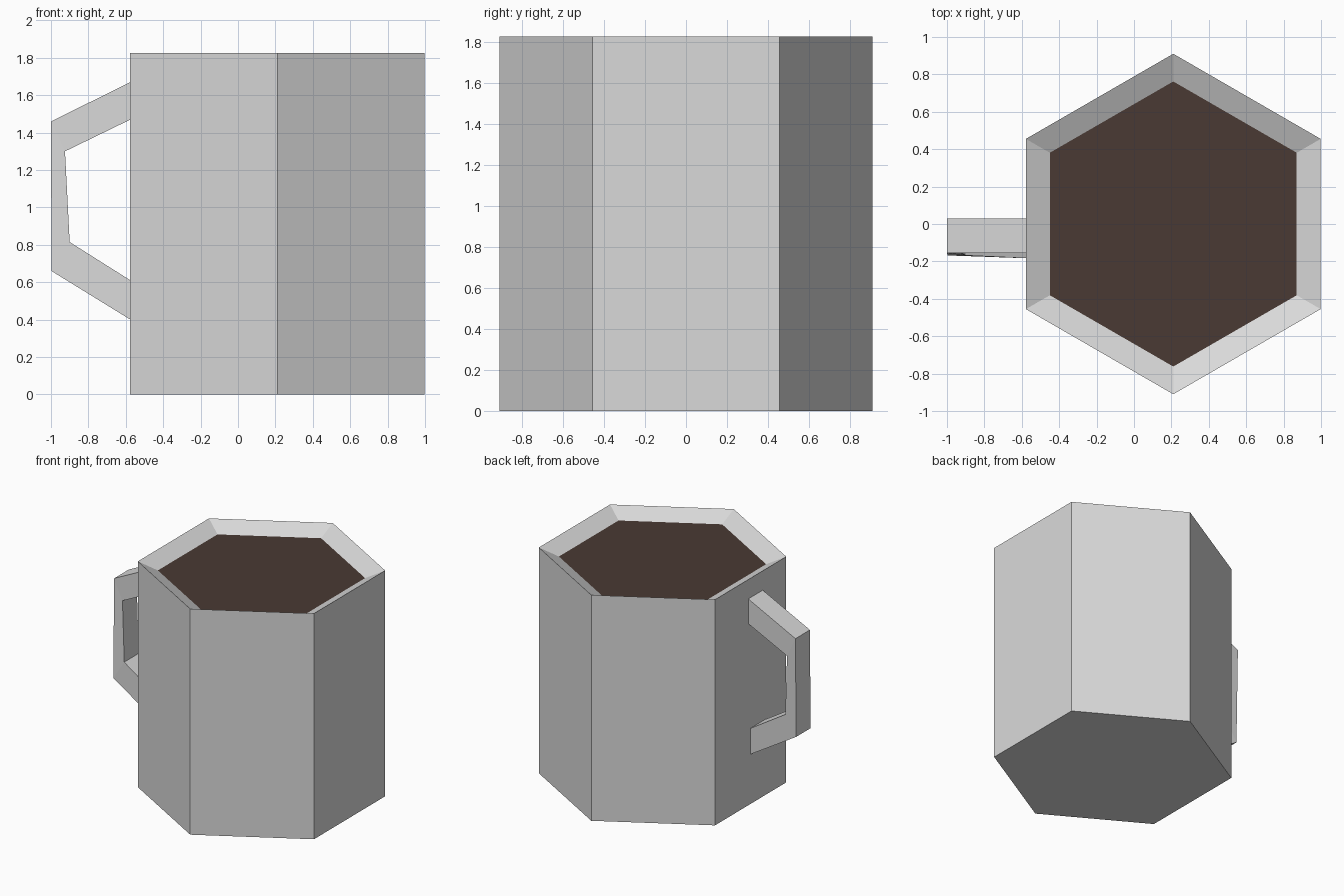
import bpy
import math

if "Cube" in bpy.data.objects:
    bpy.data.objects.remove(bpy.data.objects["Cube"])

CX, R, R_IN = 0.21, 0.91, 0.762      # body centre, outer and drink radius
TOP, DRINK_Z = 1.825, 1.758


def material(name, rgb):
    m = bpy.data.materials.new(name)
    m.diffuse_color = (*rgb, 1)
    m.use_nodes = True
    m.node_tree.nodes["Principled BSDF"].inputs["Base Color"].default_value = m.diffuse_color
    return m


grey = material("light_grey", (0.70, 0.70, 0.70))
brown = material("dark_brown", (0.067, 0.042, 0.033))


def build(name, verts, faces, mat):
    me = bpy.data.meshes.new(name)
    me.from_pydata(verts, [], faces)
    me.materials.append(mat)
    ob = bpy.data.objects.new(name, me)
    bpy.context.collection.objects.link(ob)
    return ob


def hexagon(r, z):
    return [(CX + r * math.cos(math.radians(30 + 60 * i)),
             r * math.sin(math.radians(30 + 60 * i)), z) for i in range(6)]


def band(a, b, n):
    """Quads joining two closed rings of n vertices starting at a and b."""
    return [(a + i, a + (i + 1) % n, b + (i + 1) % n, b + i) for i in range(n)]


# Mug body: outer walls, base and rim sloping in to the drink
build("mug_body", hexagon(R, 0) + hexagon(R, TOP) + hexagon(R_IN, DRINK_Z),
      [tuple(range(5, -1, -1))] + band(0, 6, 6) + band(6, 12, 6), grey)

# Drink surface
build("drink", hexagon(R_IN, DRINK_Z), [tuple(range(6))], brown)

# Handle: outer then inner path as (x, z, sideways shift)
outer = [(-0.575, 1.67, 0), (-1.0, 1.46, 0), (-0.997, 0.66, -0.013), (-0.575, 0.40, -0.028)]
inner = [(-0.575, 1.47, 0), (-0.925, 1.30, 0), (-0.90, 0.815, -0.013), (-0.575, 0.61, -0.028)]
verts = [(x, y + s, z) for y in (-0.155, 0.03) for x, z, s in outer + inner]
faces = [(0, 4, 12, 8), (3, 11, 15, 7)]                # ends against the wall
for i in range(3):
    faces += [(i, i + 1, i + 5, i + 4),                # front
              (i + 8, i + 12, i + 13, i + 9),          # back
              (i, i + 8, i + 9, i + 1),                # outer
              (i + 4, i + 5, i + 13, i + 12)]          # inner
build("handle", verts, faces, grey)
